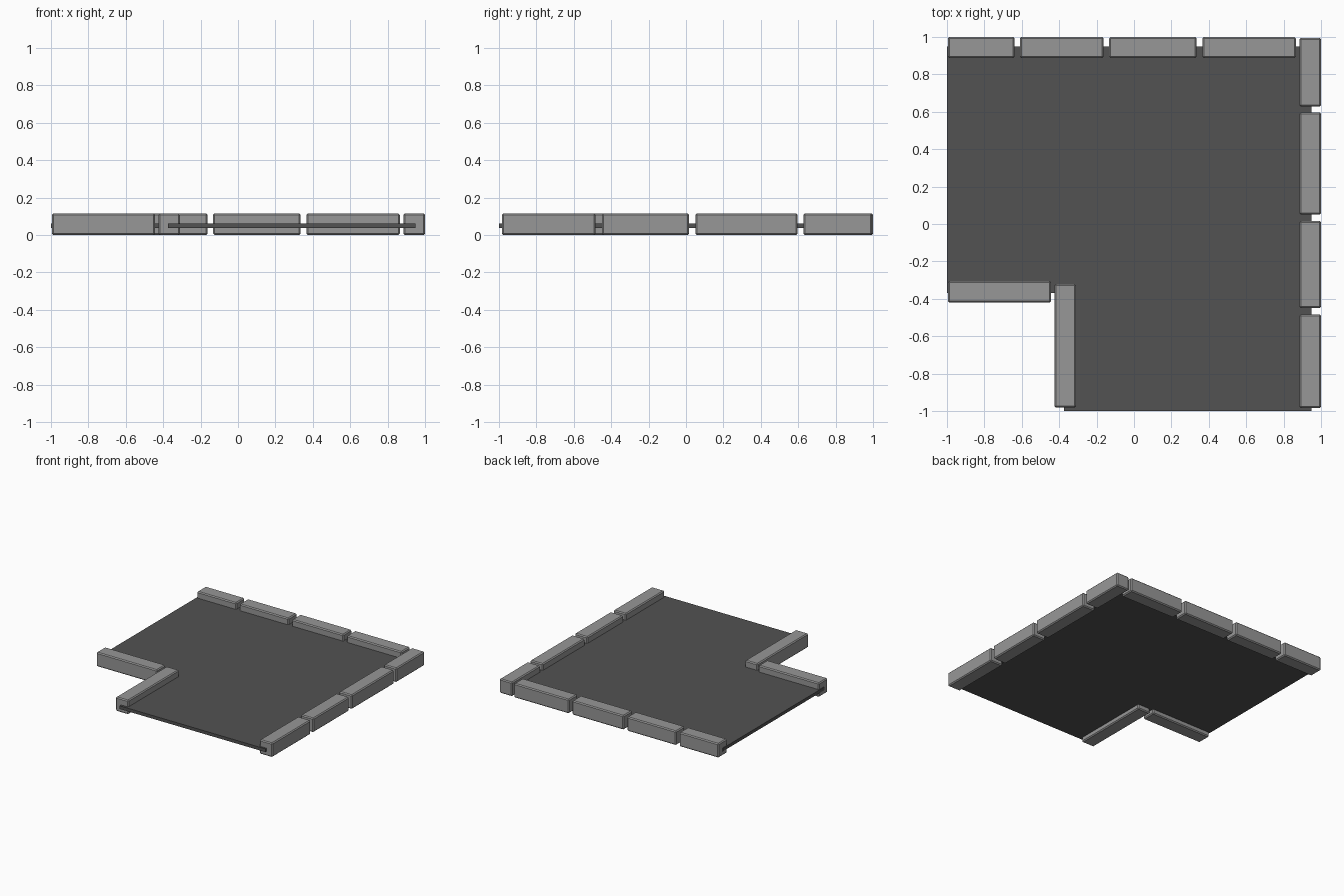
import bpy, bmesh

if "Cube" in bpy.data.objects:
    bpy.data.objects.remove(bpy.data.objects["Cube"])

def material(name, v):
    m = bpy.data.materials.new(name)
    m.diffuse_color = (v, v, v, 1)
    m.use_nodes = True
    m.node_tree.nodes["Principled BSDF"].inputs["Base Color"].default_value = m.diffuse_color
    return m

stone = material("stone_grey", 0.31)
asphalt = material("asphalt_dark", 0.085)

def add_object(name, bm, mat):
    me = bpy.data.meshes.new(name)
    bmesh.ops.recalc_face_normals(bm, faces=bm.faces)
    bm.to_mesh(me)
    bm.free()
    me.materials.append(mat)
    ob = bpy.data.objects.new(name, me)
    bpy.context.collection.objects.link(ob)
    return ob

# L-shaped road slab, extruded from its outline
outline = [(-1, 0.95), (-1, -0.37), (-0.375, -0.37),
           (-0.375, -1), (0.95, -1), (0.95, 0.95)]
bm = bmesh.new()
face = bm.faces.new([bm.verts.new((x, y, 0.037)) for x, y in outline])
ext = bmesh.ops.extrude_face_region(bm, geom=[face])
top = [g for g in ext["geom"] if isinstance(g, bmesh.types.BMVert)]
bmesh.ops.translate(bm, verts=top, vec=(0, 0, 0.026))
add_object("road_slab", bm, asphalt)

HEIGHT = 0.116

def kerb(name, x0, x1, y0, y1):
    # Block with small chamfered edges
    bm = bmesh.new()
    bmesh.ops.create_cube(bm, size=1)
    bmesh.ops.scale(bm, verts=bm.verts, vec=(x1 - x0, y1 - y0, HEIGHT))
    bmesh.ops.translate(bm, verts=bm.verts,
                        vec=((x0 + x1) / 2, (y0 + y1) / 2, HEIGHT / 2))
    bmesh.ops.bevel(bm, geom=bm.edges[:], offset=0.008, segments=1,
                    affect='EDGES', profile=0.5)
    add_object(name, bm, stone)

# Kerb stones along the back edge
for i, (a, b) in enumerate([(-0.995, -0.638), (-0.61, -0.163),
                            (-0.133, 0.335), (0.365, 0.865)]):
    kerb(f"back_kerb_{i + 1}", a, b, 0.887, 1.0)

# Kerb stones along the right edge
for i, (a, b) in enumerate([(-0.985, -0.483), (-0.45, 0.017),
                            (0.05, 0.597), (0.628, 0.995)]):
    kerb(f"right_kerb_{i + 1}", 0.884, 1.0, a, b)

# Kerb stones around the inner corner
kerb("inner_kerb_front", -0.995, -0.443, -0.42, -0.305)
kerb("inner_kerb_side", -0.425, -0.311, -0.982, -0.32)
